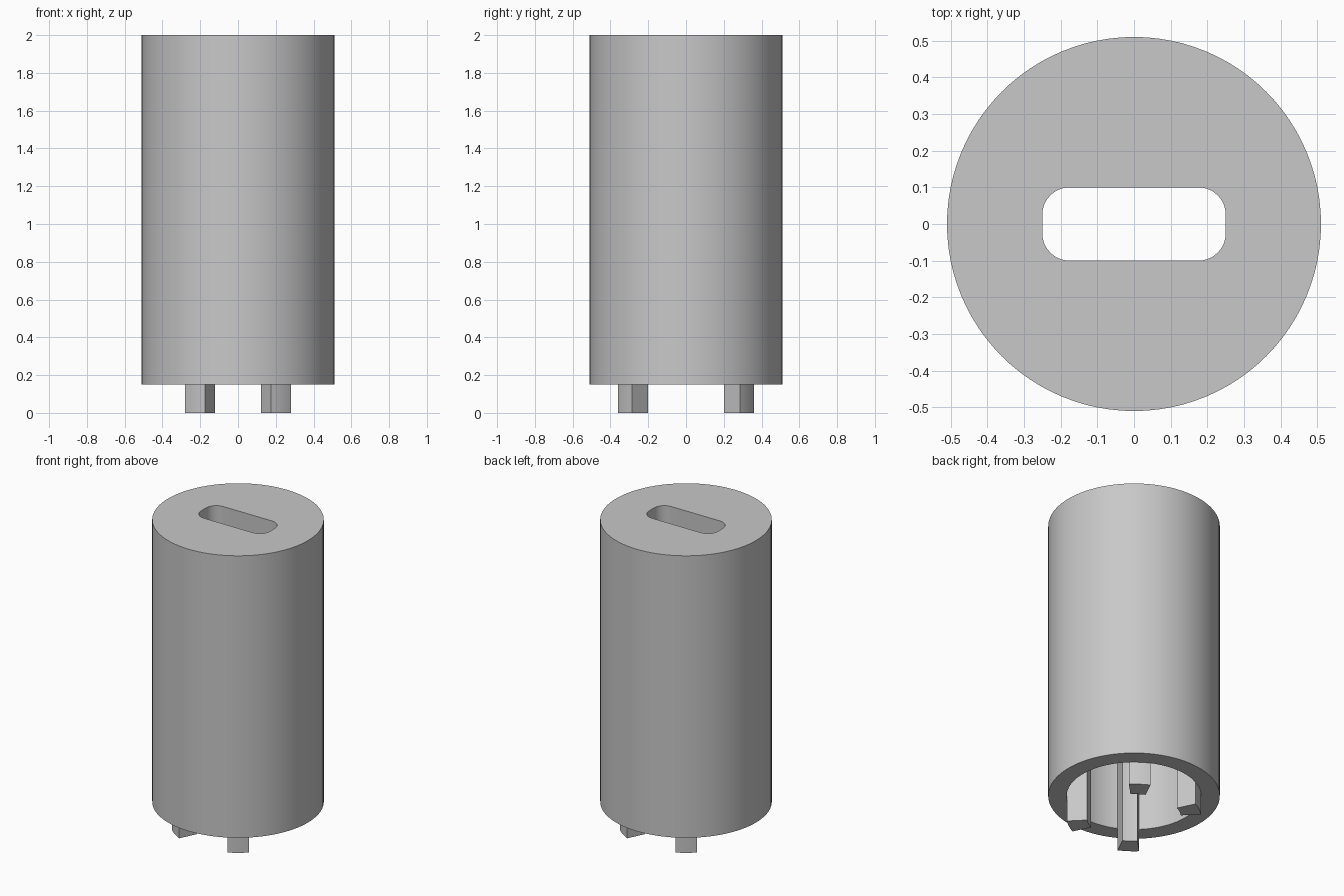
import bpy, bmesh, math

if "Cube" in bpy.data.objects:
    bpy.data.objects.remove(bpy.data.objects["Cube"], do_unlink=True)

SEGMENTS = 96
OUTER, INNER, RIB_INNER = 0.51, 0.40, 0.28
BASE, CAP, TOP = 0.15, 1.85, 2.0

grey = bpy.data.materials.new("light_grey")
grey.use_nodes = True
grey.diffuse_color = (0.58, 0.58, 0.58, 1)
grey.node_tree.nodes["Principled BSDF"].inputs["Base Color"].default_value = grey.diffuse_color


def polar(radius, angle):
    return radius * math.cos(angle), radius * math.sin(angle)


def circle(radius):
    return [polar(radius, math.tau * i / SEGMENTS) for i in range(SEGMENTS)]


def rounded_slot(half_x, half_y, radius):
    points = []
    steps = SEGMENTS // 4
    for k, (sx, sy) in enumerate([(1, 1), (-1, 1), (-1, -1), (1, -1)]):
        for i in range(steps):
            px, py = polar(radius, math.pi / 2 * (k + i / (steps - 1)))
            points.append((sx * (half_x - radius) + px, sy * (half_y - radius) + py))
    return points


def finish(name, bm):
    bmesh.ops.recalc_face_normals(bm, faces=bm.faces)
    mesh = bpy.data.meshes.new(name)
    bm.to_mesh(mesh)
    bm.free()
    mesh.materials.append(grey)
    obj = bpy.data.objects.new(name, mesh)
    bpy.context.collection.objects.link(obj)
    bpy.ops.object.select_all(action='DESELECT')
    obj.select_set(True)
    bpy.context.view_layer.objects.active = obj
    bpy.ops.object.shade_smooth_by_angle(angle=math.radians(30))
    return obj


# Hollow sleeve: one closed skin running outside, through the slot and back inside
slot = rounded_slot(0.25, 0.10, 0.075)
sections = [(circle(OUTER), BASE), (circle(OUTER), TOP), (slot, TOP),
            (slot, CAP), (circle(INNER), CAP), (circle(INNER), BASE)]
bm = bmesh.new()
rings = [[bm.verts.new((x, y, z)) for x, y in loop] for loop, z in sections]
for r, ring in enumerate(rings):
    following = rings[(r + 1) % len(rings)]
    for i in range(SEGMENTS):
        j = (i + 1) % SEGMENTS
        bm.faces.new((ring[i], ring[j], following[j], following[i]))
finish("sleeve", bm)


# Four wedge-shaped ribs inside the sleeve, ending in prongs below it
def rib(name, middle):
    half, steps = math.radians(9.25), 6
    angles = [middle - half + 2 * half * i / steps for i in range(steps + 1)]
    outline = [polar(INNER, a) for a in angles]
    outline += [polar(RIB_INNER, a) for a in reversed(angles)]
    bm = bmesh.new()
    face = bm.faces.new([bm.verts.new((x, y, 0)) for x, y in outline])
    extruded = bmesh.ops.extrude_face_region(bm, geom=[face], use_keep_orig=True)
    for v in extruded["geom"]:
        if isinstance(v, bmesh.types.BMVert):
            v.co.z = CAP
    finish(name, bm)


tilt = math.radians(54.9)
for name, angle in [("rib_back_left", tilt), ("rib_back_right", math.pi - tilt),
                    ("rib_front_right", math.pi + tilt), ("rib_front_left", -tilt)]:
    rib(name, angle)
